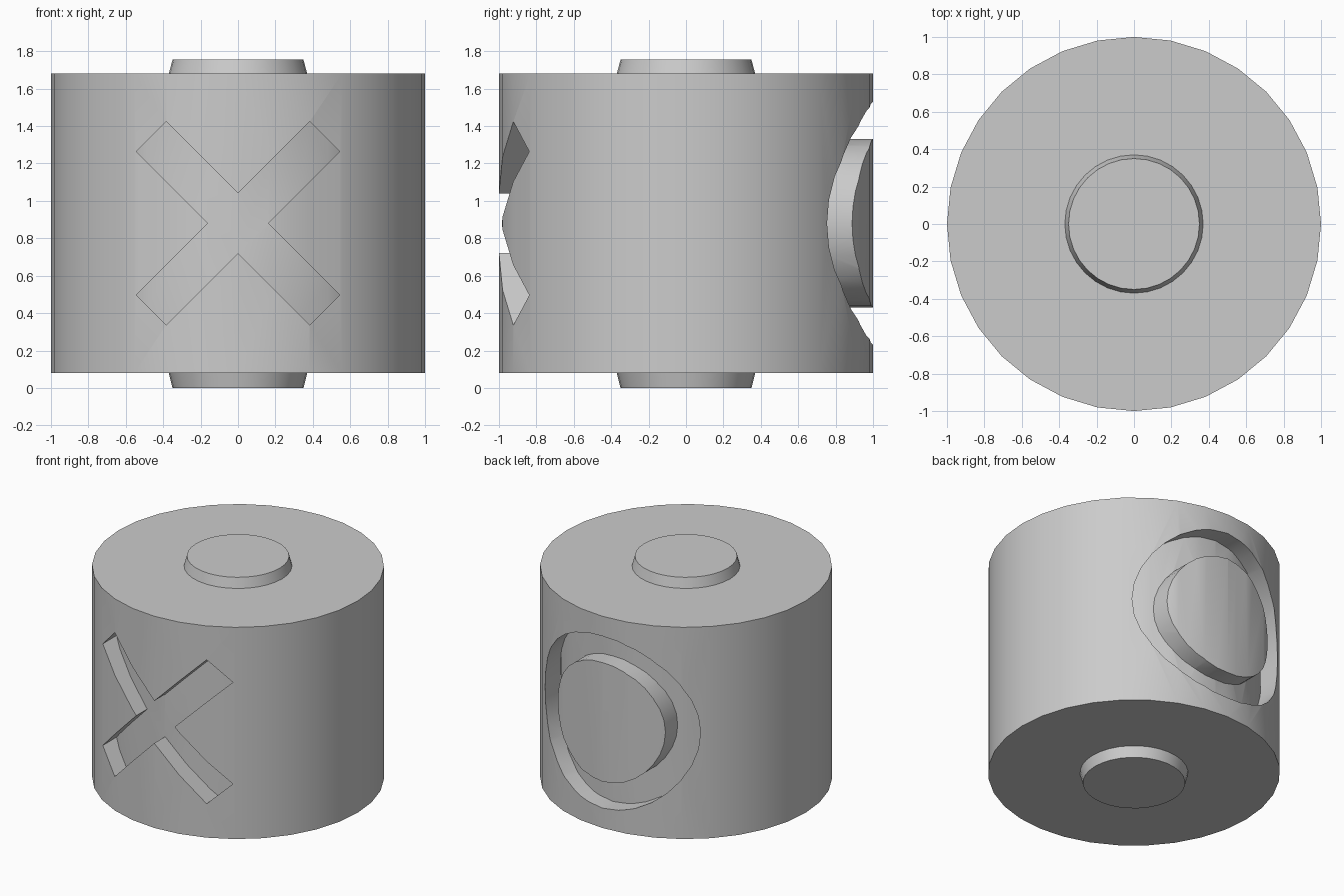
import bpy, bmesh, math

if "Cube" in bpy.data.objects:
    bpy.data.objects.remove(bpy.data.objects["Cube"])

MID = 0.88      # centre height
FLOOR = 0.87    # radius of the groove floors


def make_object(name, bm):
    bmesh.ops.recalc_face_normals(bm, faces=bm.faces[:])
    mesh = bpy.data.meshes.new(name)
    bm.to_mesh(mesh)
    bm.free()
    obj = bpy.data.objects.new(name, mesh)
    bpy.context.collection.objects.link(obj)
    return obj


def circle(r, n=32):
    return [(r * math.cos(2 * math.pi * i / n), r * math.sin(2 * math.pi * i / n)) for i in range(n)]


def frustum(name, r_bottom, r_top, z0, z1, n=32):
    bm = bmesh.new()
    low = [bm.verts.new((x, y, z0)) for x, y in circle(r_bottom, n)]
    high = [bm.verts.new((x, y, z1)) for x, y in circle(r_top, n)]
    bm.faces.new(low)
    bm.faces.new(high)
    for i in range(n):
        j = (i + 1) % n
        bm.faces.new((low[i], low[j], high[j], high[i]))
    return make_object(name, bm)


def prism(name, outline, y0, y1):
    # outline lies in the xz plane around the centre height
    bm = bmesh.new()
    face = bm.faces.new([bm.verts.new((x, y0, MID + z)) for x, z in outline])
    res = bmesh.ops.extrude_face_region(bm, geom=[face])
    verts = [v for v in res["geom"] if isinstance(v, bmesh.types.BMVert)]
    bmesh.ops.translate(bm, verts=verts, vec=(0, y1 - y0, 0))
    return make_object(name, bm)


def subtract(target, cutter):
    cutter.hide_render = True
    mod = target.modifiers.new("cut", 'BOOLEAN')
    mod.operation = 'DIFFERENCE'
    mod.solver = 'EXACT'
    mod.object = cutter
    bpy.context.view_layer.objects.active = target
    bpy.ops.object.modifier_apply(modifier=mod.name)


# Drum and the helper that leaves curved groove floors
drum = frustum("drum", 1, 1, 0.08, 1.68)
core = frustum("floor_helper", FLOOR, FLOOR, -0.5, 2.5)

# Crossed groove on the front
w, l = 0.113, 0.656
plus = [(l, -w), (l, w), (w, w), (w, l), (-w, l), (-w, w),
        (-l, w), (-l, -w), (-w, -w), (-w, -l), (w, -l), (w, -w)]
s = math.sqrt(0.5)
cross = prism("cross_cutter", [(s * (x - z), s * (x + z)) for x, z in plus], -1.3, -0.5)

# Ring groove on the back
ring = prism("ring_cutter", circle(0.65), 0.5, 1.3)
plug = prism("plug_helper", circle(0.45), 0.3, 1.5)
subtract(ring, plug)

for cutter in (cross, ring):
    subtract(cutter, core)
    subtract(drum, cutter)

# End pegs
top_peg = frustum("top_peg", 0.37, 0.35, 1.68, 1.755)
bottom_peg = frustum("bottom_peg", 0.35, 0.37, 0, 0.08)

for helper in (core, cross, ring, plug):
    bpy.data.objects.remove(helper)

# Smooth sides, sharp rims
for obj in (drum, top_peg, bottom_peg):
    bpy.ops.object.select_all(action='DESELECT')
    obj.select_set(True)
    bpy.context.view_layer.objects.active = obj
    bpy.ops.object.shade_smooth_by_angle(angle=math.radians(30))
